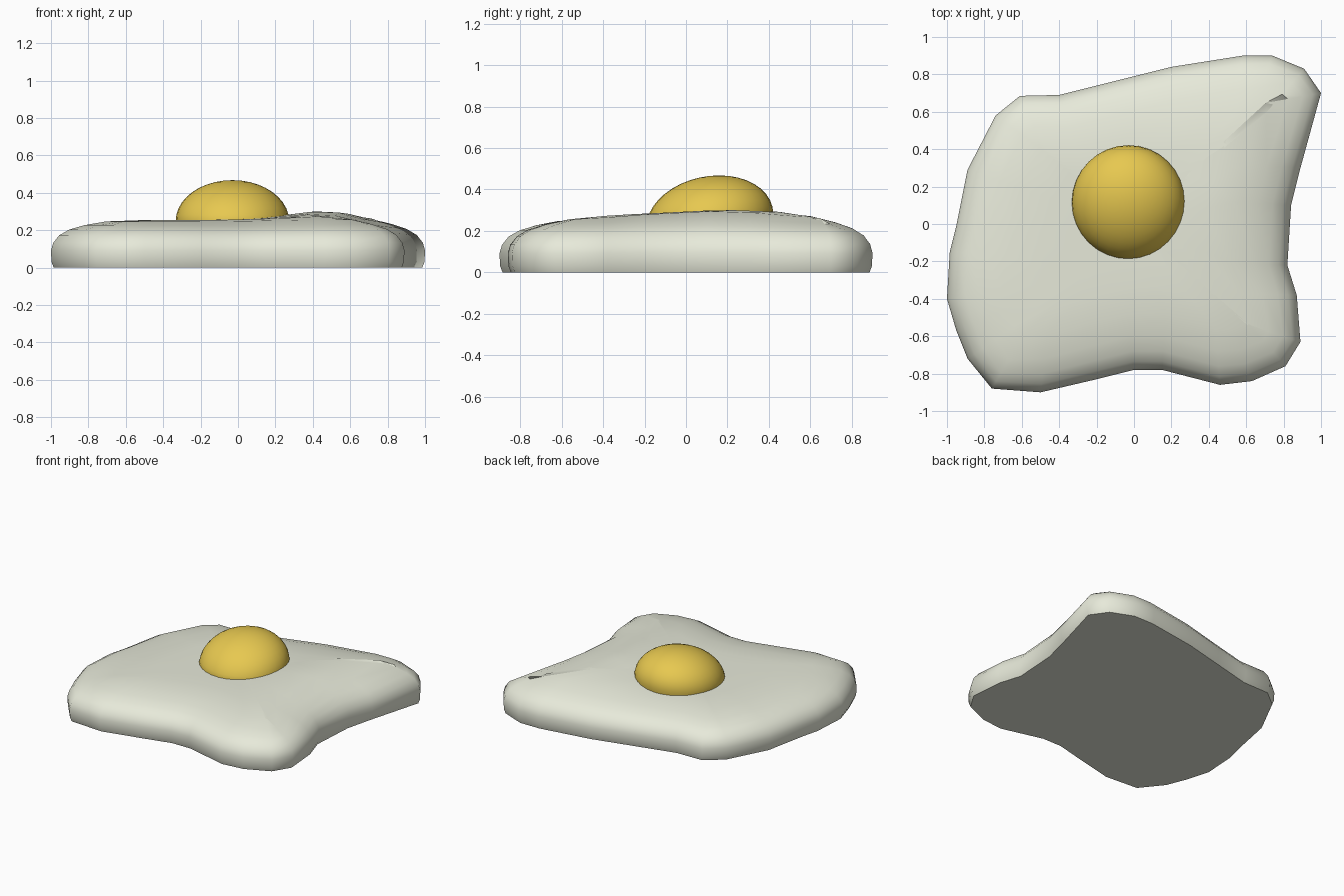
import bpy, bmesh, math
from mathutils import Vector

if "Cube" in bpy.data.objects:
    bpy.data.objects.remove(bpy.data.objects["Cube"])


def finish(name, bm, color, angle=60):
    bmesh.ops.recalc_face_normals(bm, faces=bm.faces)
    me = bpy.data.meshes.new(name)
    bm.to_mesh(me)
    bm.free()
    ob = bpy.data.objects.new(name, me)
    bpy.context.collection.objects.link(ob)
    mat = bpy.data.materials.new(name + "_color")
    mat.diffuse_color = (*color, 1)
    mat.use_nodes = True
    mat.node_tree.nodes["Principled BSDF"].inputs["Base Color"].default_value = mat.diffuse_color
    me.materials.append(mat)
    bpy.ops.object.select_all(action='DESELECT')
    ob.select_set(True)
    bpy.context.view_layer.objects.active = ob
    bpy.ops.object.shade_smooth_by_angle(angle=math.radians(angle))
    return ob


# Egg white: irregular outline, counter-clockwise
outline = [(1.0, .70), (.91, .83), (.74, .90), (.58, .90), (.2, .84), (-.1, .765),
           (-.4, .69), (-.61, .685), (-.74, .58), (-.89, .29), (-.95, -.01),
           (-.985, -.15), (-1.0, -.40), (-.95, -.57), (-.89, -.72), (-.76, -.88),
           (-.5, -.90), (-.2, -.83), (0, -.78), (.15, -.78), (.46, -.86), (.63, -.84),
           (.81, -.76), (.89, -.63), (.87, -.38), (.82, -.22), (.84, .1), (.89, .3)]

# Inset from the rim and fraction of the full height, bottom to top
profile = [(.015, 0), (.003, .12), (0, .36), (.012, .52), (.045, .68),
           (.10, .80), (.18, .89), (.30, .97)]


def top_height(x, y):
    bump = math.exp(-((x - .5) ** 2 / .10 + (y - .15) ** 2 / .3))
    return .255 + .05 * bump


bm = bmesh.new()
pts = [Vector(p) for p in outline]
n = len(pts)


def ring(place, frac):
    out = []
    for i in range(n):
        p = place(i)
        out.append(bm.verts.new((p.x, p.y, frac * top_height(p.x, p.y))))
    return out


def inset(i, d):
    t = (pts[(i + 1) % n] - pts[i - 1]).normalized()
    inward = (Vector((-t.y, t.x)) - .5 * pts[i].normalized()).normalized()
    return pts[i] + inward * d


rings = [ring(lambda i, d=d: inset(i, d), f) for d, f in profile]
for s in (.7, .4, .15):
    rings.append(ring(lambda i, s=s: inset(i, .30) * s, 1))
for a, b in zip(rings, rings[1:]):
    for i in range(n):
        j = (i + 1) % n
        bm.faces.new((a[i], a[j], b[j], b[i]))
bm.faces.new(rings[0][::-1])
bm.faces.new(rings[-1])
finish("egg_white", bm, (.80, .82, .70))

# Yolk: squashed dome leaning slightly to the back
bm = bmesh.new()
bmesh.ops.create_uvsphere(bm, u_segments=32, v_segments=20, radius=1)
for v in bm.verts:
    x, y, z = v.co
    lift = .218 if z > 0 else .12
    v.co = (-.03 + .303 * x, .115 + .303 * y + .045 * max(z, 0), .25 + lift * z)
finish("yolk", bm, (.80, .58, .08))
